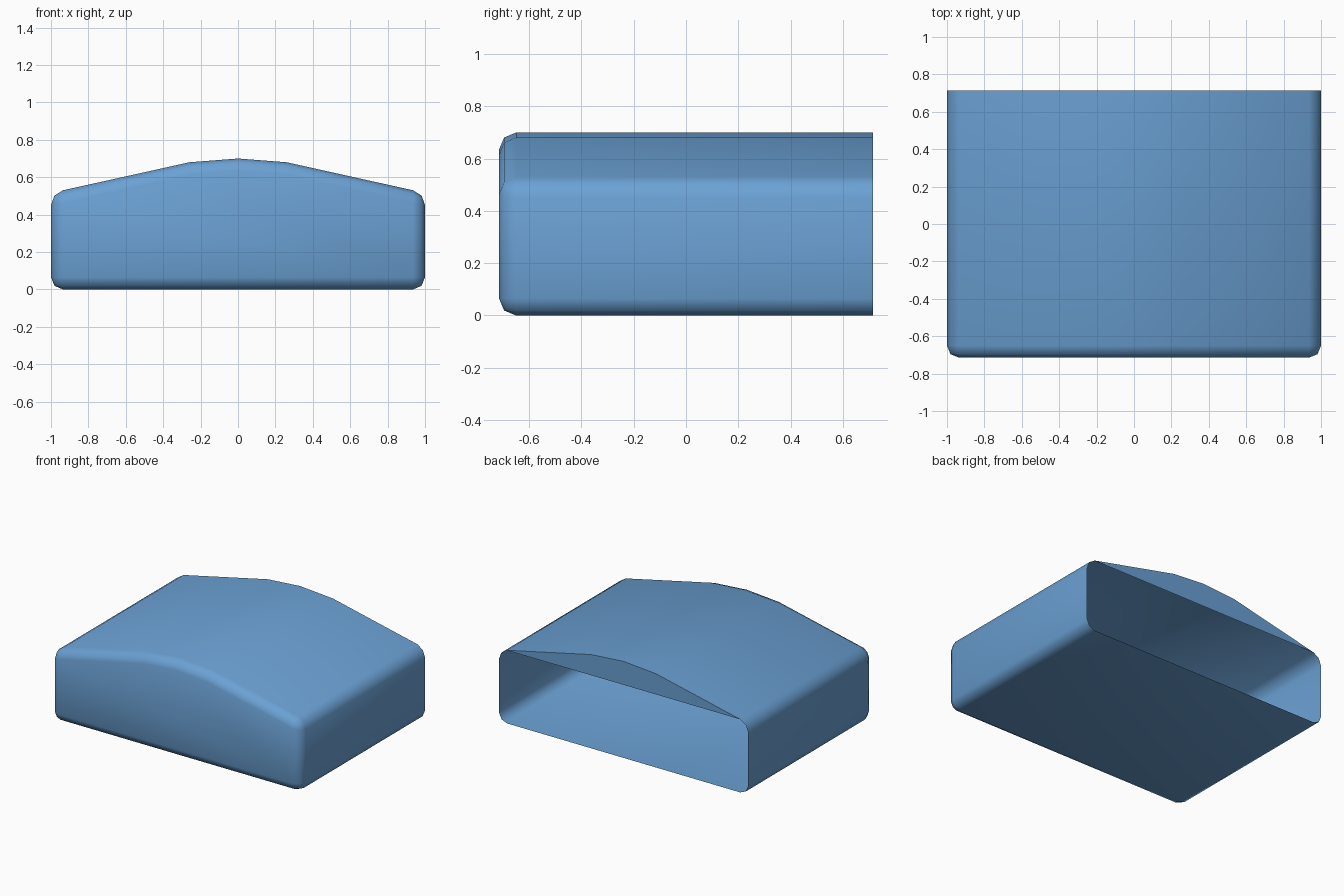
import bpy, bmesh

if "Cube" in bpy.data.objects:
    bpy.data.objects.remove(bpy.data.objects["Cube"])

W, D, R = 1.0, 0.715, 0.065

blue = bpy.data.materials.new("soft_blue")
blue.diffuse_color = (0.147, 0.356, 0.658, 1)
blue.use_nodes = True
blue.node_tree.nodes["Principled BSDF"].inputs["Base Color"].default_value = blue.diffuse_color

# Cross-section: flat floor, upright sides, shallow arched roof
profile = [(-W, 0), (W, 0), (W, 0.516), (0.26, 0.68), (0, 0.70), (-0.26, 0.68), (-W, 0.516)]
n = len(profile)

bm = bmesh.new()
front = [bm.verts.new((x, -D, z)) for x, z in profile]
back = [bm.verts.new((x, D, z)) for x, z in profile]
bm.faces.new(front)
for i in range(n):
    j = (i + 1) % n
    bm.faces.new((front[i], back[i], back[j], front[j]))
bmesh.ops.recalc_face_normals(bm, faces=bm.faces)

# Round the front rim and the four long corners, leaving the back square
rim = [bm.edges.get((front[i], front[(i + 1) % n])) for i in range(n)]
corners = [bm.edges.get((front[i], back[i])) for i in (0, 1, 2, 6)]
bmesh.ops.bevel(bm, geom=rim + corners, offset=R, offset_type='OFFSET',
                segments=2, profile=0.5, affect='EDGES')

# Closed gable under the arch at the otherwise open back
arch = sorted((v for v in bm.verts if v.co.y > D - 0.001 and v.co.z > 0.525),
              key=lambda v: -v.co.x)
gable = bm.faces.new(arch)
gable.normal_update()
if gable.normal.y < 0:
    gable.normal_flip()

mesh = bpy.data.meshes.new("arched_shell")
bm.to_mesh(mesh)
bm.free()
mesh.materials.append(blue)
shell = bpy.data.objects.new("arched_shell", mesh)
bpy.context.collection.objects.link(shell)

# Smooth outside, crisp edge around the gable
bpy.context.view_layer.objects.active = shell
shell.select_set(True)
bpy.ops.object.shade_smooth_by_angle(angle=0.87)
